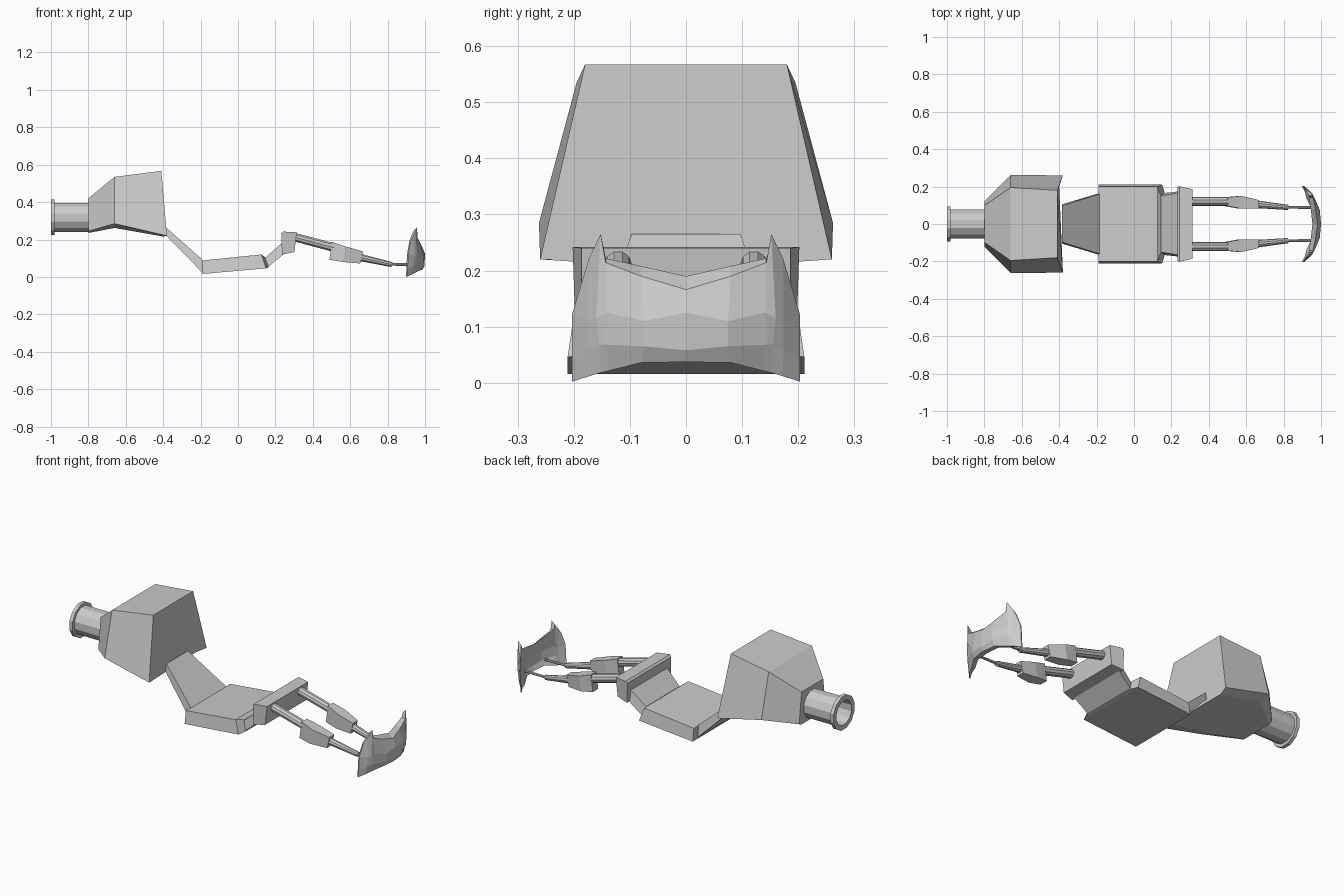
import bpy, bmesh
from math import sin, cos, pi
from mathutils import Vector


def loft(name, rings, cap=True):
    """Skin a list of equal-length closed rings."""
    bm = bmesh.new()
    rows = [[bm.verts.new(p) for p in r] for r in rings]
    n = len(rows[0])
    for a, b in zip(rows, rows[1:]):
        for i in range(n):
            j = (i + 1) % n
            bm.faces.new((a[i], a[j], b[j], b[i]))
    if cap:
        bm.faces.new(rows[0])
        bm.faces.new(rows[-1])
    bmesh.ops.recalc_face_normals(bm, faces=bm.faces)
    me = bpy.data.meshes.new(name)
    bm.to_mesh(me)
    bm.free()
    ob = bpy.data.objects.new(name, me)
    bpy.context.collection.objects.link(ob)
    return ob


def block(name, sections, yc=None):
    """Sections: (x, z, half width) of the bottom edge, then of the top edge.
    yc gives a y centre per section."""
    yc = yc or [0] * len(sections)
    return loft(name, [[(xb, c - wb, zb), (xb, c + wb, zb), (xt, c + wt, zt), (xt, c - wt, zt)]
                       for (xb, zb, wb, xt, zt, wt), c in zip(sections, yc)])


def rod(name, a, b, ra, rb, sides=10):
    a, b = Vector(a), Vector(b)
    d = (b - a).normalized()
    u = d.cross(Vector((0, 0, 1))).normalized()
    v = u.cross(d)
    ang = [2 * pi * i / sides for i in range(sides)]
    return loft(name, [[p + r * (cos(t) * u + sin(t) * v) for t in ang]
                       for p, r in ((a, ra), (b, rb))])


# Hollow rear pipe with end flange: (x, radius) profile
profile = [(-0.78, 0.081), (-0.98, 0.081), (-0.98, 0.098), (-1.0, 0.098), (-1.0, 0.07), (-0.8, 0.07)]
loft("rear_pipe", [[(x, r * cos(2 * pi * (i + .5) / 12), 0.318 + r * sin(2 * pi * (i + .5) / 12))
                    for i in range(12)] for x, r in profile])

# Main body: half widths at underside, widest line and roof
body = []
for (xb, zb, wb), (xm, zm, wm), (xt, zt, wt) in [
        ((-0.8, 0.235, 0.10), (-0.8, 0.245, 0.12), (-0.8, 0.42, 0.098)),
        ((-0.66, 0.262, 0.20), (-0.66, 0.285, 0.262), (-0.66, 0.535, 0.195)),
        ((-0.40, 0.216, 0.20), (-0.38, 0.22, 0.26), (-0.41, 0.567, 0.18))]:
    body.append([(xb, -wb, zb), (xb, wb, zb), (xm, wm, zm), (xt, wt, zt), (xt, -wt, zt), (xm, -wm, zm)])
loft("main_body", body)

# Sloping link, flat plate, rising link and cross bar
block("rear_link", [(-0.385, 0.222, 0.105, -0.385, 0.265, 0.097),
                    (-0.185, 0.018, 0.165, -0.185, 0.088, 0.160)])
block("middle_plate", [(-0.19, 0.016, 0.211, -0.19, 0.088, 0.200),
                       (0.15, 0.046, 0.211, 0.125, 0.120, 0.200),
                       (0.165, 0.05, 0.165, 0.142, 0.108, 0.155)])
block("front_link", [(0.155, 0.048, 0.165, 0.14, 0.098, 0.150),
                     (0.245, 0.123, 0.175, 0.235, 0.182, 0.165)])
bar = [(0.232, 0.232, 0.198), (0.242, 0.242, 0.202), (0.314, 0.240, 0.186), (0.302, 0.133, 0.186), (0.235, 0.120, 0.198)]
loft("cross_bar", [[(x, s * w, z) for x, z, w in bar] for s in (-1, 1)])

# Pair of stepped rods, each with a tapered housing
for side, s in (("left", 1), ("right", -1)):
    rod(side + "_upper_rod", (0.29, s * 0.121, 0.216), (0.52, s * 0.121, 0.155), 0.024, 0.024)
    block(side + "_housing", [(0.489, 0.092, 0.024, 0.502, 0.187, 0.024),
                              (0.56, 0.08, 0.034, 0.575, 0.163, 0.034),
                              (0.653, 0.072, 0.022, 0.668, 0.136, 0.022)],
          [s * 0.119, s * 0.116, s * 0.106])
    rod(side + "_lower_rod", (0.64, s * 0.107, 0.107), (0.823, s * 0.089, 0.066), 0.021, 0.014)
    rod(side + "_tip_rod", (0.81, s * 0.089, 0.067), (0.955, s * 0.088, 0.066), 0.007, 0.007, 8)

# Curved horned blade: front-surface columns (x, y, z) bottom to top,
# then thickness and how far the rear rim rises above the front rim
half = [
    ([(0.985, 0, 0.037), (0.997, 0, 0.058), (1.0, 0, 0.125), (0.982, 0, 0.166)], 0.028, 0.024),
    ([(0.975, 0.08, 0.036), (0.99, 0.075, 0.065), (0.993, 0.075, 0.11), (0.97, 0.08, 0.19)], 0.025, 0.018),
    ([(0.945, 0.135, 0.022), (0.96, 0.145, 0.068), (0.965, 0.14, 0.125), (0.957, 0.143, 0.214)], 0.022, 0.008),
    ([(0.938, 0.152, 0.018), (0.953, 0.155, 0.068), (0.955, 0.160, 0.115), (0.957, 0.152, 0.265)], 0.020, -0.02),
    ([(0.928, 0.172, 0.012), (0.938, 0.174, 0.058), (0.942, 0.174, 0.112), (0.938, 0.173, 0.222)], 0.014, -0.01),
    ([(0.904, 0.203, 0.002), (0.906, 0.203, 0.045), (0.91, 0.203, 0.122), (0.922, 0.182, 0.192)], 0.006, 0.0)]
rings = []
for s, cols in ((-1, half[:0:-1]), (1, half)):
    for pts, thick, lift in cols:
        front = [(x, s * y, z) for x, y, z in pts]
        back = [(x - thick, s * y, z + (lift if i == 3 else 0)) for i, (x, y, z) in enumerate(pts)]
        rings.append(front + back[::-1])
loft("front_blade", rings)
